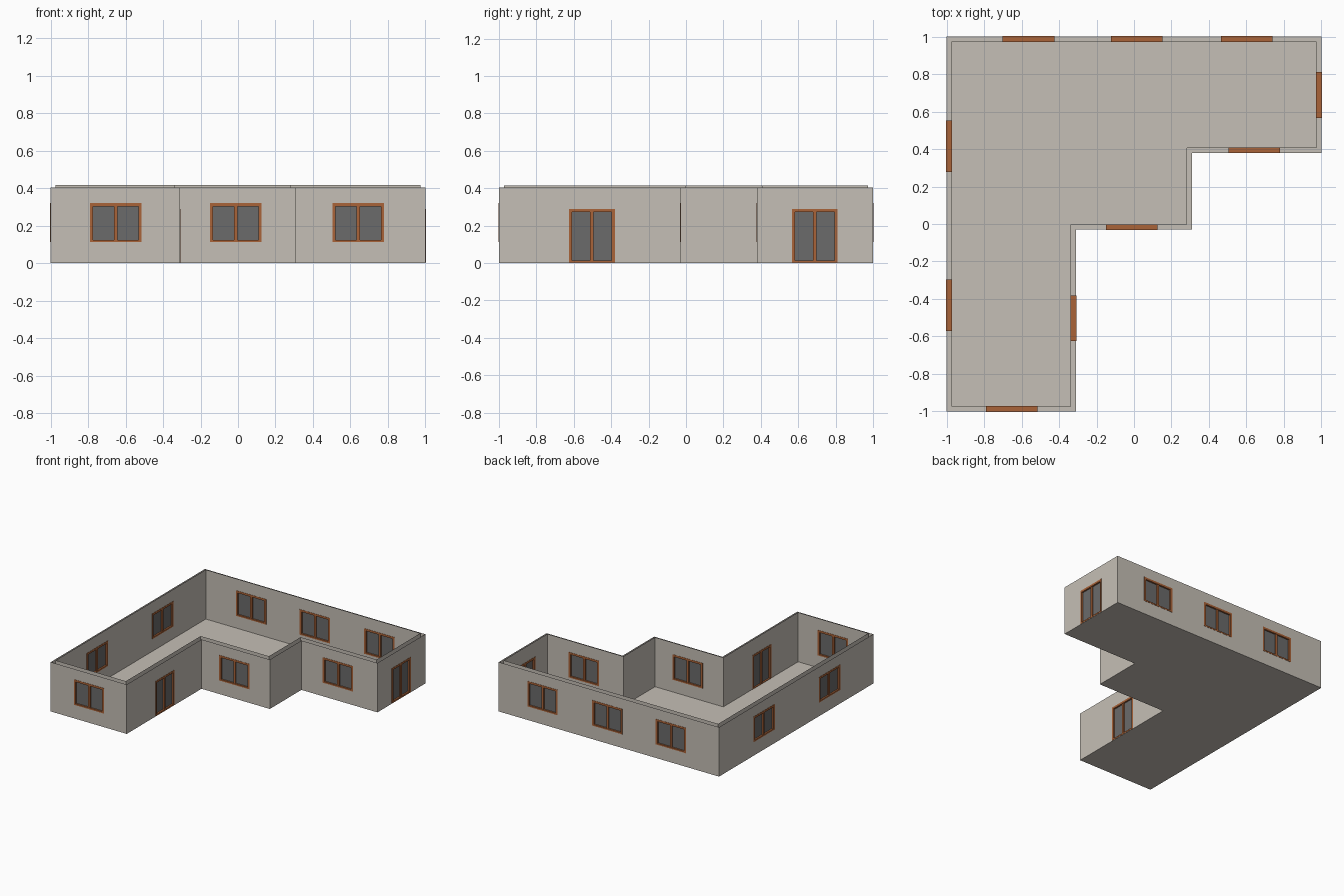
import bpy, bmesh, math
from mathutils import Vector, Matrix

if "Cube" in bpy.data.objects:
    bpy.data.objects.remove(bpy.data.objects["Cube"])

T = 0.026        # wall thickness
H = 0.405        # wall height
FLOOR = 0.011    # floor thickness; the inner shell is lifted by this much


def material(name, rgb):
    m = bpy.data.materials.new(name)
    m.diffuse_color = (*rgb, 1)
    m.use_nodes = True
    m.node_tree.nodes["Principled BSDF"].inputs["Base Color"].default_value = m.diffuse_color
    return m


PLASTER = material("warm_grey_plaster", (0.56, 0.52, 0.465))
WOOD = material("brown_wood", (0.40, 0.125, 0.04))
GLASS = material("dark_glass", (0.145, 0.145, 0.145))


def add_object(name, bm, mat, matrix=Matrix()):
    me = bpy.data.meshes.new(name)
    bm.to_mesh(me)
    bm.free()
    me.materials.append(mat)
    ob = bpy.data.objects.new(name, me)
    ob.matrix_world = matrix
    bpy.context.collection.objects.link(ob)
    return ob


def box(bm, x0, x1, y0, y1, z0, z1):
    m = Matrix.Translation(((x0 + x1) / 2, (y0 + y1) / 2, (z0 + z1) / 2))
    bmesh.ops.create_cube(bm, size=1, matrix=m @ Matrix.Diagonal((x1 - x0, y1 - y0, z1 - z0, 1)))


# Stepped footprint, counter-clockwise, and its inward offset
OUTER = [Vector(p) for p in [(-1, -1), (-0.31, -1), (-0.31, -0.03), (0.31, -0.03),
                             (0.31, 0.38), (1, 0.38), (1, 1), (-1, 1)]]
N = len(OUTER)
DIRS = [(OUTER[(i + 1) % N] - OUTER[i]).normalized() for i in range(N)]
INWARD = [Vector((-d.y, d.x)) for d in DIRS]
INNER = [OUTER[i] + T * (INWARD[i - 1] + INWARD[i]) for i in range(N)]

# Openings per wall: centre coordinate along the wall's axis, and kind
WINDOW = ("window", 0.275, 0.112, 0.32)
DOOR = ("door", 0.245, 0.003, 0.29)
OPENINGS = {0: [(-0.652, WINDOW)], 1: [(-0.503, DOOR)], 2: [(-0.012, WINDOW)],
            4: [(0.642, WINDOW)], 5: [(0.688, DOOR)],
            6: [(-0.563, WINDOW), (0.015, WINDOW), (0.602, WINDOW)],
            7: [(0.415, WINDOW), (-0.433, WINDOW)]}


def along(i, c, start):
    """Distance of coordinate c along wall i, measured from start."""
    d = DIRS[i]
    return (c - start.x) * d.x if abs(d.x) > 0.5 else (c - start.y) * d.y


def shell(name, pts, z0, z1, inside):
    """Wall sheets with rectangular holes, closed by a floor sheet, open on top."""
    bm = bmesh.new()

    def face(coords):
        f = bm.faces.new([bm.verts.new(c) for c in coords])
        if inside:
            f.normal_flip()

    for i in range(N):
        p, d = pts[i], DIRS[i]
        length = (pts[(i + 1) % N] - p).length
        holes = []
        for c, (_, w, a, b) in OPENINGS.get(i, []):
            s = along(i, c, p)
            holes.append((s - w / 2, s + w / 2, max(a, z0), b))
        xs = sorted({0, length, *[v for h in holes for v in h[:2]]})
        zs = sorted({z0, z1, *[v for h in holes for v in h[2:]]})
        for xa, xb in zip(xs, xs[1:]):
            for za, zb in zip(zs, zs[1:]):
                xm, zm = (xa + xb) / 2, (za + zb) / 2
                if any(h[0] < xm < h[1] and h[2] < zm < h[3] for h in holes):
                    continue
                a, b = p + d * xa, p + d * xb
                face([(*a, za), (*b, za), (*b, zb), (*a, zb)])
    face([(*p, z0) for p in reversed(pts)])
    bmesh.ops.remove_doubles(bm, verts=bm.verts[:], dist=1e-5)
    add_object(name, bm, PLASTER)


shell("outer_walls", OUTER, 0, H, False)
shell("inner_walls_and_floor", INNER, FLOOR, H + FLOOR, True)


# Two-pane windows and doors, local -y facing outward
def opening(i, c, kind):
    name, w, z0, z1 = kind
    pos = OUTER[i] + DIRS[i] * along(i, c, OUTER[i])
    m = Matrix.Translation((*pos, 0)) @ Matrix.Rotation(math.atan2(DIRS[i].y, DIRS[i].x), 4, 'Z')
    b, h = 0.017, w / 2
    y0, y1 = -0.002, T + 0.002
    bm = bmesh.new()
    for s in (-1, 1):                                      # side posts
        box(bm, *sorted((s * h, s * (h - b))), y0, y1, z0, z1)
    box(bm, -h + b, h - b, y0, y1, z1 - b, z1)             # head
    box(bm, -h + b, h - b, y0, y1, z0, z0 + b * 0.7)       # sill
    box(bm, -0.009, 0.009, y0 + 0.003, y1 - 0.003, z0 + b * 0.7, z1 - b)  # centre post
    add_object(name + "_frame", bm, WOOD, m)
    bm = bmesh.new()
    for s in (-1, 1):
        box(bm, *sorted((s * 0.009, s * (h - b))), T / 2 - 0.002, T / 2 + 0.002, z0 + b * 0.7, z1 - b)
    add_object(name + "_glass", bm, GLASS, m)


for wall, items in OPENINGS.items():
    for centre, kind in items:
        opening(wall, centre, kind)
